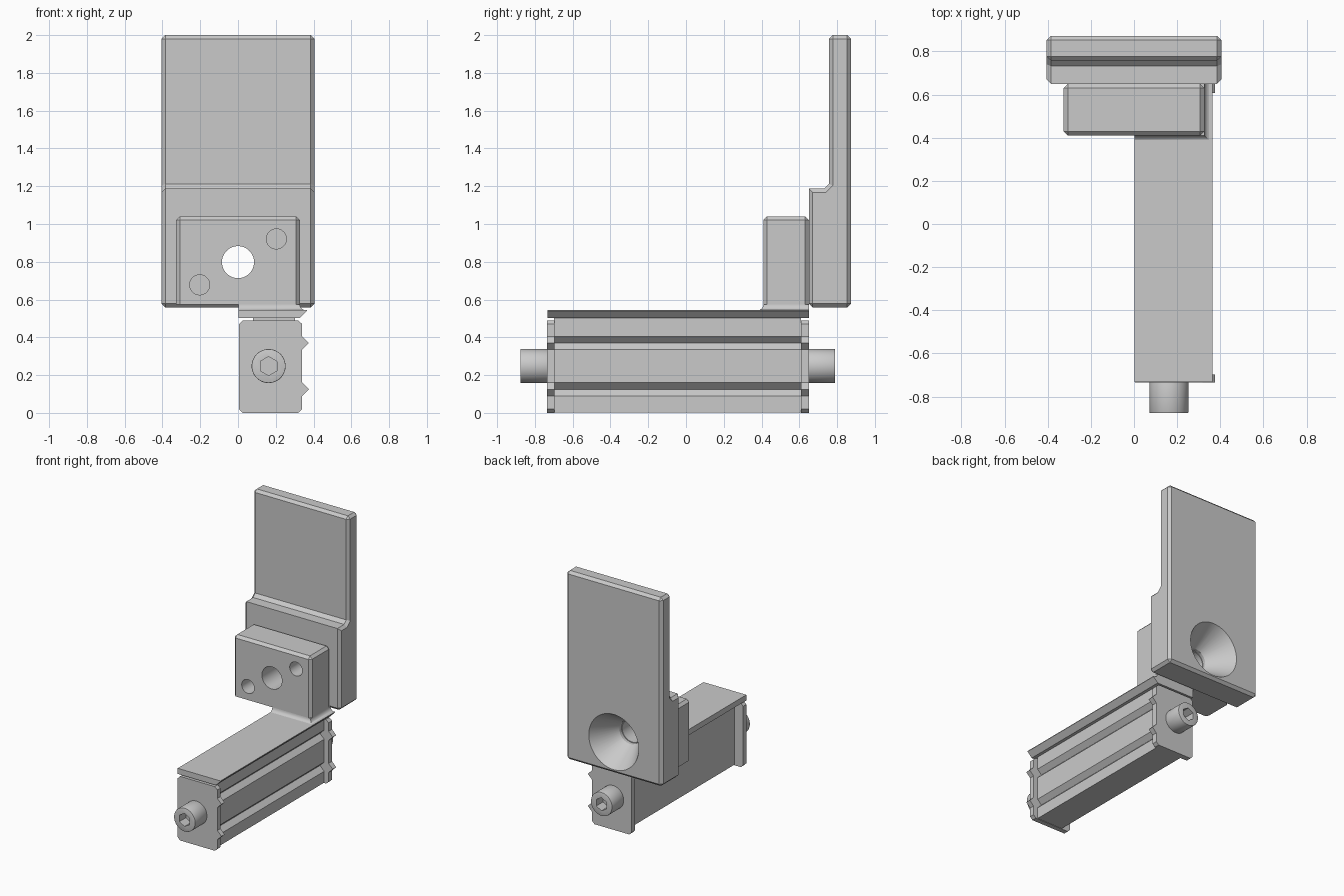
import bpy, bmesh
from math import radians, cos, sin, pi
from mathutils import Matrix

cube = bpy.data.objects.get("Cube")
if cube:
    bpy.data.objects.remove(cube, do_unlink=True)

grey = bpy.data.materials.new("machined grey")
grey.use_nodes = True
grey.diffuse_color = (0.59, 0.59, 0.59, 1)
grey.node_tree.nodes["Principled BSDF"].inputs["Base Color"].default_value = (0.59, 0.59, 0.59, 1)


def finish(name, bm):
    bmesh.ops.recalc_face_normals(bm, faces=bm.faces)
    mesh = bpy.data.meshes.new(name)
    bm.to_mesh(mesh)
    bm.free()
    mesh.materials.append(grey)
    ob = bpy.data.objects.new(name, mesh)
    bpy.context.collection.objects.link(ob)
    return ob


def activate(ob):
    bpy.ops.object.select_all(action='DESELECT')
    ob.select_set(True)
    bpy.context.view_layer.objects.active = ob


def prism(name, profile, axis, lo, hi, bevel=0, sharp=None):
    """Extrude a 2D profile along x (profile is y,z) or y (profile is x,z).
    Square edges are bevelled, except where both ends satisfy sharp."""
    bm = bmesh.new()
    place = (lambda a, b: (lo, a, b)) if axis == 'x' else (lambda a, b: (a, lo, b))
    face = bm.faces.new([bm.verts.new(place(a, b)) for a, b in profile])
    new = bmesh.ops.extrude_face_region(bm, geom=[face])["geom"]
    step = (hi - lo, 0, 0) if axis == 'x' else (0, hi - lo, 0)
    bmesh.ops.translate(bm, vec=step, verts=[v for v in new if isinstance(v, bmesh.types.BMVert)])
    bmesh.ops.recalc_face_normals(bm, faces=bm.faces)
    if bevel:
        edges = [e for e in bm.edges if e.calc_face_angle() > radians(60)
                 and not all(sharp(v.co) for v in e.verts)]
        bmesh.ops.bevel(bm, geom=edges, offset=bevel, segments=1, affect='EDGES')
    return finish(name, bm)


def rect(a0, b0, a1, b1):
    return [(a0, b0), (a1, b0), (a1, b1), (a0, b1)]


def rod(name, x, z, y0, y1, r0, r1=None, sides=48, bevel=0):
    """Cylinder or cone lying along y."""
    bm = bmesh.new()
    bmesh.ops.create_cone(bm, cap_ends=True, segments=sides, radius1=r0,
                          radius2=r0 if r1 is None else r1, depth=y1 - y0)
    if bevel:
        rims = [e for e in bm.edges if e.calc_face_angle() > radians(60)]
        bmesh.ops.bevel(bm, geom=rims, offset=bevel, segments=2, affect='EDGES', profile=0.5)
    bm.transform(Matrix.Translation((x, (y0 + y1) / 2, z)) @ Matrix.Rotation(radians(-90), 4, 'X'))
    return finish(name, bm)


def cut(ob, *cutters):
    for c in cutters:
        activate(ob)
        m = ob.modifiers.new("cut", 'BOOLEAN')
        m.operation, m.solver, m.object = 'DIFFERENCE', 'EXACT', c
        bpy.ops.object.modifier_apply(modifier=m.name)
        bpy.data.objects.remove(c, do_unlink=True)


def smooth(ob):
    activate(ob)
    bpy.ops.object.shade_smooth_by_angle(angle=radians(30))


# Tall stepped back plate with a deep countersunk hole
back_plate = prism("back_plate",
                   [(0.65, 0.558), (0.873, 0.558), (0.873, 2.0), (0.757, 2.0),
                    (0.757, 1.212), (0.732, 1.187), (0.65, 1.187)],
                   'x', -0.405, 0.405, bevel=0.02,
                   sharp=lambda p: p.y < 0.66 and p.z > 1.1)
cut(back_plate,
    rod("bore", 0, 0.798, 0.6, 0.8, 0.09),
    rod("countersink", 0, 0.798, 0.675, 0.883, 0.09, 0.217))
smooth(back_plate)

# Mounting block with a through hole and two blind dowel holes
block = prism("mounting_block", rect(-0.327, 0.575, 0.327, 1.041), 'y', 0.41, 0.65,
              bevel=0.02, sharp=lambda p: p.z < 0.6)
cut(block,
    rod("through_hole", 0, 0.798, 0.3, 0.75, 0.085),
    rod("dowel_hole", 0.203, 0.921, 0.3, 0.55, 0.053),
    rod("dowel_hole", -0.203, 0.678, 0.3, 0.55, 0.053))
smooth(block)

# Concave fillet joining the block to the rail top
bm = bmesh.new()
rings = []
for i in range(7):
    t = i / 6 * pi / 2
    out, z = 0.035 * (1 - sin(t)), 0.575 - 0.033 * cos(t)
    rings.append([bm.verts.new((x, y, z)) for x, y in
                  rect(0.003, 0.41 - out, 0.327 + out, 0.65)])
for low, high in zip(rings, rings[1:]):
    for i in range(4):
        j = (i + 1) % 4
        bm.faces.new((low[i], low[j], high[j], high[i]))
bm.faces.new(rings[0])
bm.faces.new(rings[-1])
smooth(finish("block_fillet", bm))

# Rail top with a slanted right edge
prism("rail_top", [(0.003, 0.502), (0.327, 0.502), (0.365, 0.54), (0.365, 0.545), (0.003, 0.545)],
      'y', -0.733, 0.65)


def ridged_side(x, apex):
    """Right-hand edge with two V shapes, grooves or teeth, reaching the apex."""
    return [p for z in (0.125, 0.37)
            for p in ((x, z - 0.035), (apex, z), (x, z + 0.035))]


# Narrower grooved core that carries the rail top
prism("rail_core", [(0.08, 0.003), (0.303, 0.003)] + ridged_side(0.303, 0.268)
      + [(0.303, 0.505), (0.08, 0.505)], 'y', -0.70, 0.61)

# Toothed plates closing both ends
for name, y0, y1 in (("front_end_plate", -0.735, -0.697), ("back_end_plate", 0.608, 0.65)):
    prism(name, [(0.005, 0.02), (0.025, 0.0), (0.318, 0.0), (0.34, 0.02)]
          + ridged_side(0.34, 0.375)
          + [(0.34, 0.47), (0.318, 0.49), (0.025, 0.49), (0.005, 0.47)], 'y', y0, y1)

# Socket head screws at both ends
for name, y0, y1, s0, s1 in (("front_screw", -0.877, -0.72, -0.95, -0.80),
                             ("back_screw", 0.63, 0.79, 0.71, 0.85)):
    screw = rod(name, 0.162, 0.248, y0, y1, 0.09, bevel=0.004)
    cut(screw, rod("hex_socket", 0.162, 0.248, s0, s1, 0.05, sides=6))
    smooth(screw)
